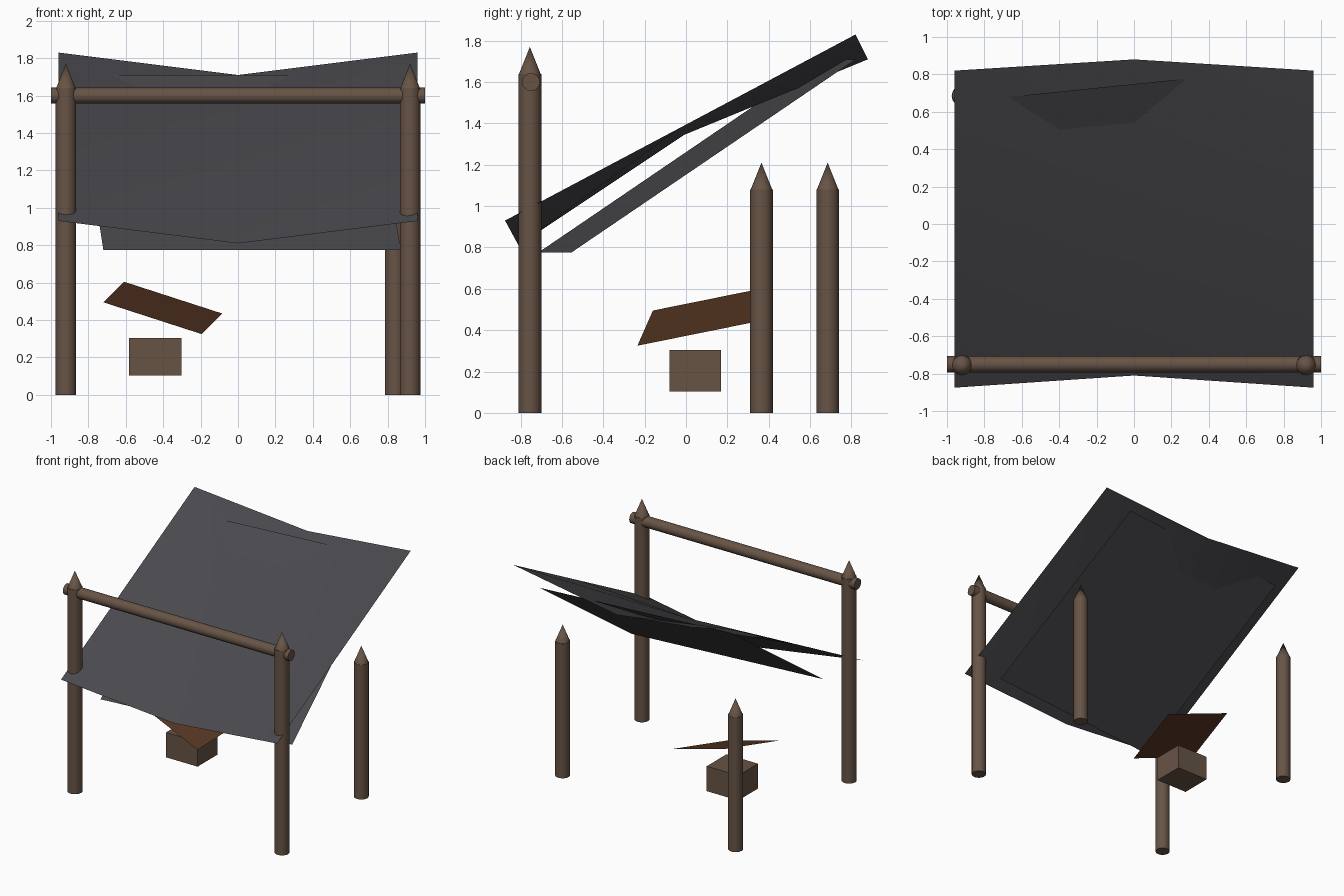
import bpy, math

if "Cube" in bpy.data.objects:
    bpy.data.objects.remove(bpy.data.objects["Cube"])

def material(name, rgb):
    m = bpy.data.materials.new(name)
    m.diffuse_color = (*rgb, 1)
    m.use_nodes = True
    m.node_tree.nodes["Principled BSDF"].inputs["Base Color"].default_value = m.diffuse_color
    return m

wood = material("weathered wood", (0.135, 0.087, 0.060))
cloth = material("dark cloth", (0.068, 0.066, 0.075))
leather = material("brown hide", (0.092, 0.036, 0.016))

def finish(obj, name, mat):
    obj.name = name
    obj.data.materials.append(mat)
    return obj

def smooth(obj):
    bpy.ops.object.select_all(action='DESELECT')
    obj.select_set(True)
    bpy.context.view_layer.objects.active = obj
    bpy.ops.object.shade_smooth_by_angle(angle=math.radians(35))

def sheet(name, rows, mat):
    # grid of points, row by row, faces pointing up
    n = len(rows[0])
    verts = [p for r in rows for p in r]
    faces = [(j*n+i, j*n+i+1, (j+1)*n+i+1, (j+1)*n+i)
             for j in range(len(rows)-1) for i in range(n-1)]
    me = bpy.data.meshes.new(name)
    me.from_pydata(verts, [], faces)
    obj = bpy.data.objects.new(name, me)
    bpy.context.collection.objects.link(obj)
    return finish(obj, name, mat)

def post(name, x, y, height):
    # round post with a sharpened tip
    bpy.ops.mesh.primitive_cylinder_add(vertices=16, radius=0.055, depth=height,
                                        location=(x, y, height/2))
    smooth(finish(bpy.context.object, name, wood))
    bpy.ops.mesh.primitive_cone_add(vertices=16, radius1=0.052, radius2=0, depth=0.13,
                                    location=(x, y, height + 0.065))
    smooth(finish(bpy.context.object, name + "_tip", wood))

# posts
post("front_left_post", -0.92, -0.755, 1.64)
post("front_right_post", 0.92, -0.755, 1.64)
post("back_left_post", -0.92, 0.685, 1.08)
post("back_right_post", 0.84, 0.365, 1.08)

# cross beam
bpy.ops.mesh.primitive_cylinder_add(vertices=16, radius=0.043, depth=2.0,
                                    location=(0, -0.75, 1.60), rotation=(0, math.pi/2, 0))
smooth(finish(bpy.context.object, "cross_beam", wood))

# sagging upper cover: (edge y, edge z, centre y, centre z) per row
profile = [(-0.875, 0.93, -0.81, 0.81), (-0.027, 1.38, -0.008, 1.345), (0.82, 1.83, 0.88, 1.71)]
upper = sheet("upper_cover", [[(-0.96, a, b), (0, c, d), (0.96, a, b)] for a, b, c, d in profile], cloth)
smooth(upper)

# flat lower cover, turned slightly
sheet("lower_cover", [[(-0.72, -0.715, 0.775), (0.87, -0.555, 0.775)],
                      [(-0.865, 0.66, 1.71), (0.725, 0.822, 1.71)]], cloth)

# tilted hide over the crate
sheet("hide", [[(-0.72, -0.16, 0.495), (-0.195, -0.235, 0.325)],
               [(-0.61, 0.385, 0.605), (-0.085, 0.31, 0.435)]], leather)

# crate
bpy.ops.mesh.primitive_cube_add(size=1, location=(-0.443, 0.045, 0.203))
crate = bpy.context.object
crate.scale = (0.28, 0.25, 0.20)
finish(crate, "crate", wood)
